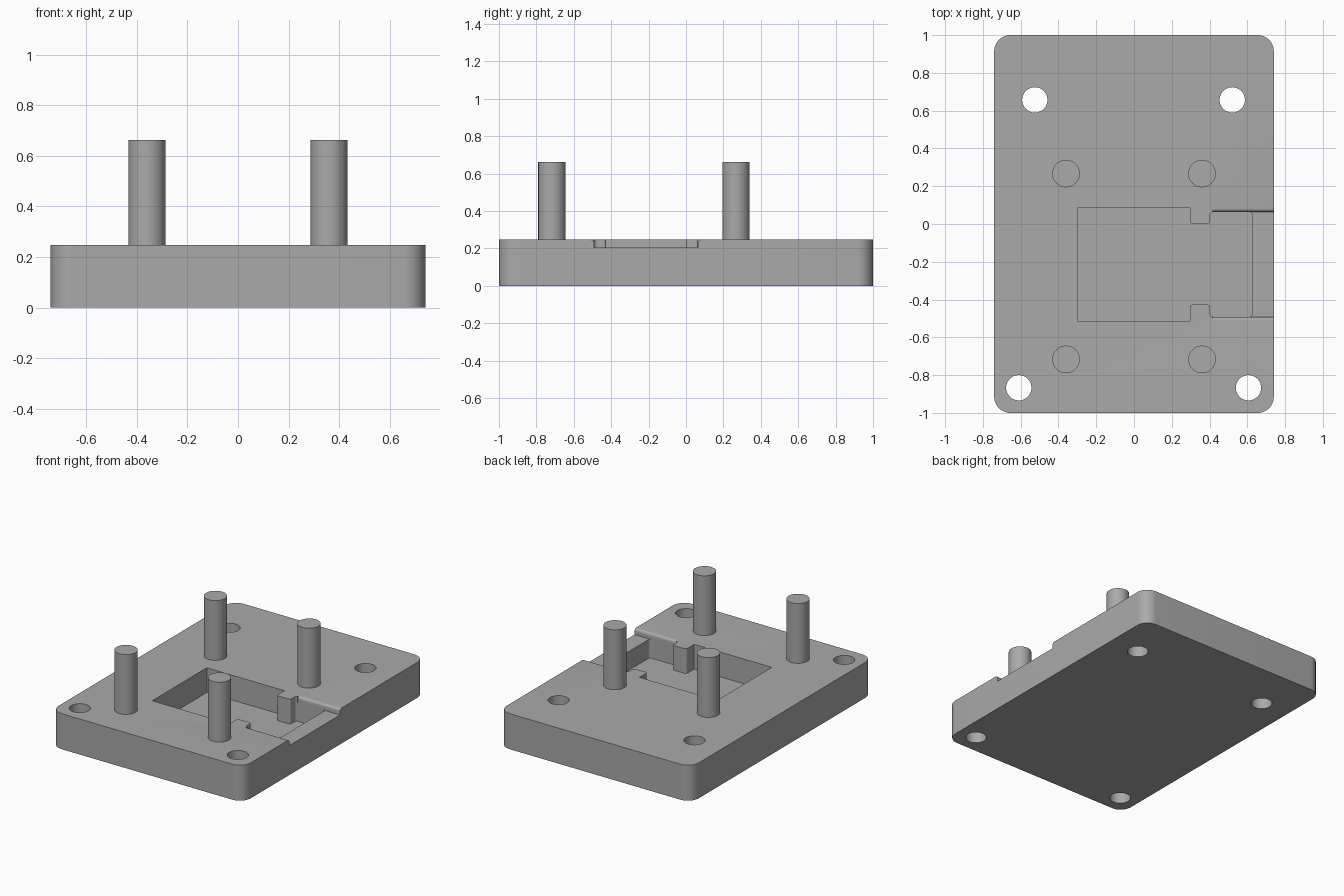
import bpy, bmesh, math
from mathutils import Vector

if "Cube" in bpy.data.objects:
    bpy.data.objects.remove(bpy.data.objects["Cube"], do_unlink=True)

grey = bpy.data.materials.new("plain grey")
grey.use_nodes = True
COLOUR = (0.40, 0.40, 0.40, 1)
grey.diffuse_color = COLOUR
grey.node_tree.nodes["Principled BSDF"].inputs["Base Color"].default_value = COLOUR

H = 0.247          # plate thickness
MID = -0.214       # centre line of the pocket


def rounded(corners, steps=8):
    """Outline from right-angled corners (x, y, radius)."""
    out = []
    for i, (x, y, r) in enumerate(corners):
        p = Vector((x, y))
        if r == 0:
            out.append(p)
            continue
        prev = (Vector(corners[i - 1][:2]) - p).normalized() * r
        nxt = (Vector(corners[(i + 1) % len(corners)][:2]) - p).normalized() * r
        c = p + prev + nxt
        for k in range(steps + 1):
            t = math.pi / 2 * k / steps
            out.append(c - nxt * math.cos(t) - prev * math.sin(t))
    return out


def prism(name, outline, lo, hi, along_x=False):
    """Extrude an outline along z, or a (y, z) outline along x."""
    bm = bmesh.new()
    verts = [bm.verts.new((lo, u, v) if along_x else (u, v, lo)) for u, v in outline]
    face = bm.faces.new(verts)
    top = bmesh.ops.extrude_face_region(bm, geom=[face])["geom"]
    shift = Vector((hi - lo, 0, 0)) if along_x else Vector((0, 0, hi - lo))
    bmesh.ops.translate(bm, vec=shift, verts=[g for g in top if isinstance(g, bmesh.types.BMVert)])
    bmesh.ops.recalc_face_normals(bm, faces=bm.faces)
    mesh = bpy.data.meshes.new(name)
    bm.to_mesh(mesh)
    bm.free()
    mesh.materials.append(grey)
    obj = bpy.data.objects.new(name, mesh)
    bpy.context.collection.objects.link(obj)
    return obj


def circle(x, y, r, n=48):
    return [(x + r * math.cos(math.tau * i / n), y + r * math.sin(math.tau * i / n))
            for i in range(n)]


def activate(obj):
    bpy.ops.object.select_all(action='DESELECT')
    obj.select_set(True)
    bpy.context.view_layer.objects.active = obj


def cut(target, cutter):
    cutter.hide_render = True
    mod = target.modifiers.new("cut", 'BOOLEAN')
    mod.operation = 'DIFFERENCE'
    mod.solver = 'EXACT'
    mod.object = cutter
    activate(target)
    bpy.ops.object.modifier_apply(modifier=mod.name)
    bpy.data.objects.remove(cutter, do_unlink=True)


# base plate with rounded corners
plate = prism("base_plate", rounded(
    [(-0.74, -1, 0.085), (0.74, -1, 0.085), (0.74, 1, 0.085), (-0.74, 1, 0.085)], 12), 0, H)

# pocket: square well, narrow neck between two tabs, outer well
half = [(-0.3, 0.3, 0), (0.297, 0.3, 0), (0.297, 0.213, 0.015),
        (0.402, 0.213, 0.015), (0.402, 0.278, 0.02), (0.625, 0.278, 0.015)]
corners = [(x, MID + y, r) for x, y, r in half] + [(x, MID - y, r) for x, y, r in reversed(half)]
cut(plate, prism("pocket_cutter", rounded(corners), 0.075, H + 0.1))

# shallow channel out to the side, with rounded-over top edges
R, W = 0.018, 0.278
side = [(W, 0.205)]
for k in range(9):
    t = math.pi / 2 * k / 8
    side.append((W + R - R * math.cos(t), H - R + R * math.sin(t)))
side.append((W + R, H + 0.1))
channel = [(MID + y, z) for y, z in side] + [(MID - y, z) for y, z in reversed(side)]
cut(plate, prism("channel_cutter", channel, 0.415, 0.8, along_x=True))

# mounting holes
for x, y in ((-0.525, 0.657), (0.52, 0.657), (-0.61, -0.867), (0.606, -0.867)):
    cut(plate, prism("hole_cutter", circle(x, y, 0.067), -0.1, H + 0.1))

# upright pins
pins = [prism(f"{end}_{side_name}_pin", circle(x, y, 0.073), H, 0.663)
        for end, y in (("back", 0.267), ("front", -0.717))
        for side_name, x in (("left", 0.36), ("right", -0.36))]

for obj in [plate] + pins:
    activate(obj)
    bpy.ops.object.shade_smooth_by_angle(angle=math.radians(35))
